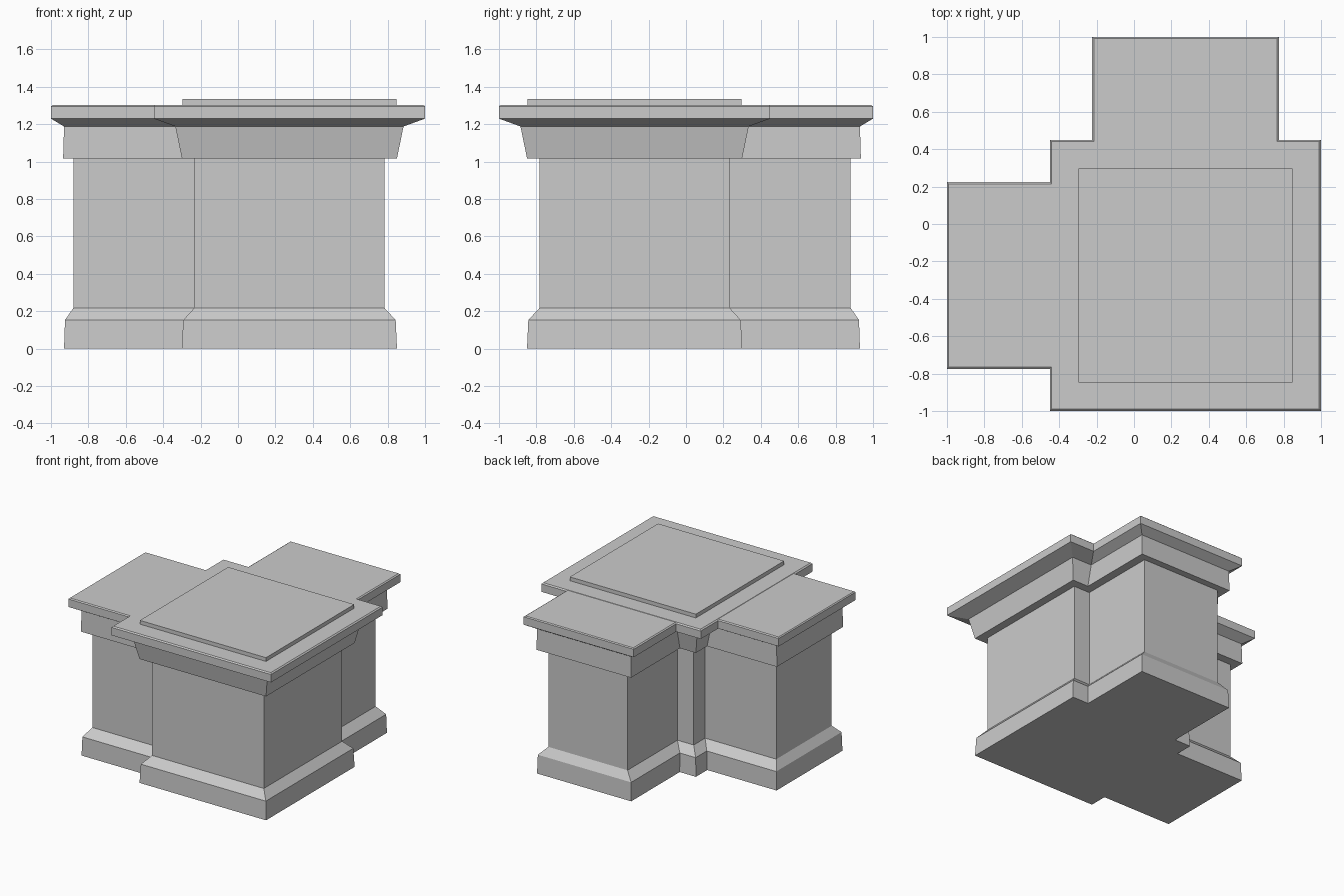
import bpy
import bmesh

default = bpy.data.objects.get("Cube")
if default:
    bpy.data.objects.remove(default, do_unlink=True)

stone = bpy.data.materials.new("pale_grey_stone")
stone.use_nodes = True
stone.diffuse_color = (0.6, 0.6, 0.6, 1)
stone.node_tree.nodes["Principled BSDF"].inputs["Base Color"].default_value = (0.6, 0.6, 0.6, 1)

CX, CY = 0.275, -0.275   # centre of the main block


def loft(name, rings):
    """Stack rectangular rings (x0, x1, y0, y1, z) into a closed solid."""
    bm = bmesh.new()
    loops = [[bm.verts.new(p) for p in
              ((x0, y0, z), (x1, y0, z), (x1, y1, z), (x0, y1, z))]
             for x0, x1, y0, y1, z in rings]
    bm.faces.new(loops[0][::-1])
    bm.faces.new(loops[-1])
    for low, high in zip(loops, loops[1:]):
        for i in range(4):
            j = (i + 1) % 4
            bm.faces.new((low[i], low[j], high[j], high[i]))
    bmesh.ops.recalc_face_normals(bm, faces=bm.faces)
    mesh = bpy.data.meshes.new(name)
    bm.to_mesh(mesh)
    bm.free()
    mesh.materials.append(stone)
    obj = bpy.data.objects.new(name, mesh)
    bpy.context.collection.objects.link(obj)


def square(half, z):
    return (CX - half, CX + half, CY - half, CY + half, z)


# Main block: moulded base, plain shaft, flared frieze, cornice slab
main_profile = [(0.575, 0), (0.568, 0.153), (0.508, 0.218), (0.508, 1.018),
                (0.575, 1.018), (0.61, 1.188), (0.725, 1.23),
                (0.725, 1.295), (0.715, 1.304)]
loft("main_block", [square(h, z) for h, z in main_profile])

# Raised plate on the top
loft("top_plate", [square(0.573, 1.30), square(0.573, 1.335)])

# Wings: half width, reach from the origin, height
wing_profile = [(0.428, 0.93, 0), (0.424, 0.925, 0.153), (0.36, 0.88, 0.218),
                (0.36, 0.88, 1.018), (0.43, 0.935, 1.018), (0.427, 0.93, 1.188),
                (0.5, 1.0, 1.23), (0.5, 1.0, 1.295), (0.49, 0.992, 1.302)]
INNER = 0.1   # buried end inside the main block
loft("right_wing", [(-r, -INNER, CY - h, CY + h, z) for h, r, z in wing_profile])
loft("rear_wing", [(CX - h, CX + h, INNER, r, z) for h, r, z in wing_profile])
